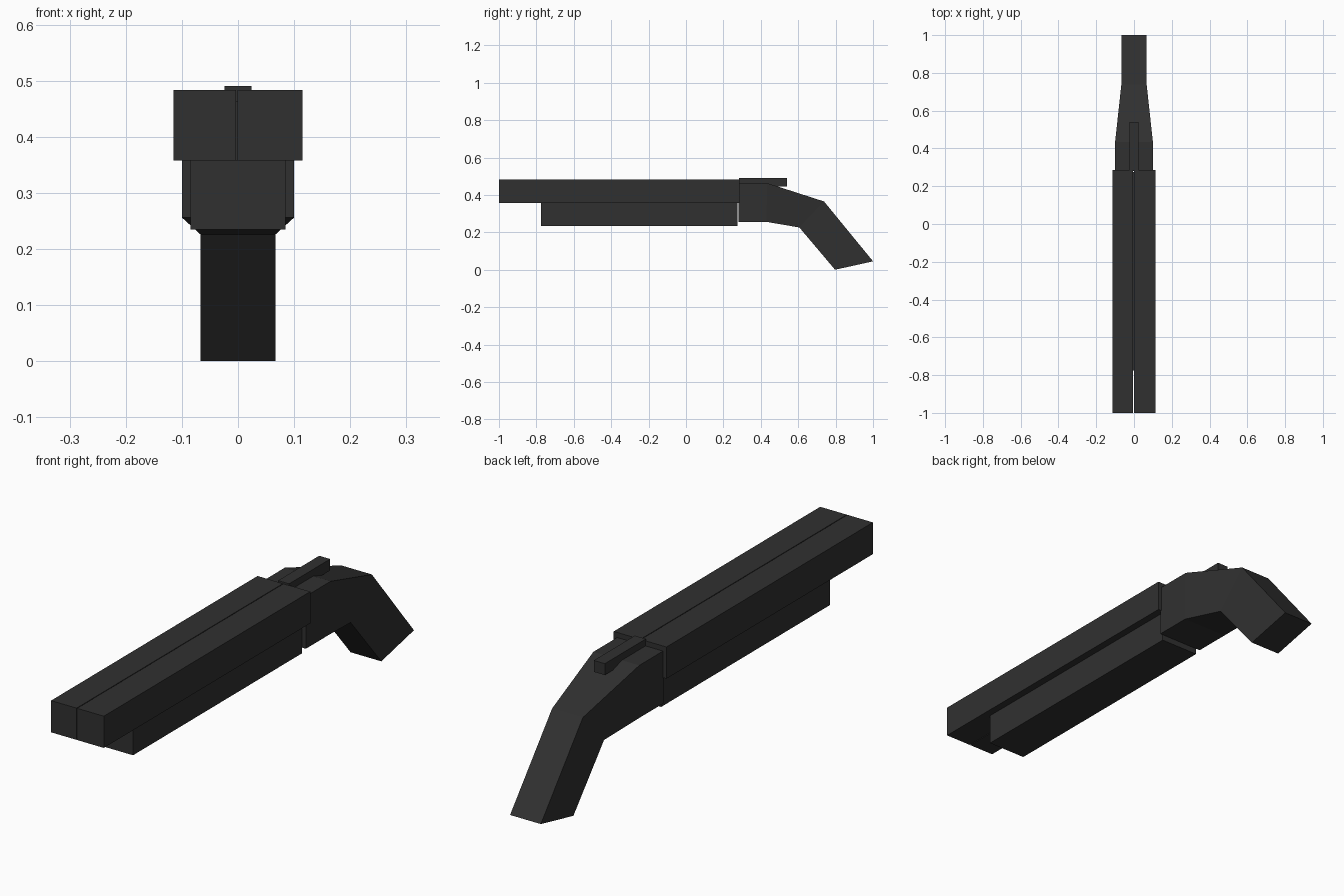
import bpy
import bmesh

if "Cube" in bpy.data.objects:
    bpy.data.objects.remove(bpy.data.objects["Cube"])

dark = bpy.data.materials.new("charcoal metal")
dark.diffuse_color = (0.03, 0.03, 0.03, 1)
dark.use_nodes = True
dark.node_tree.nodes["Principled BSDF"].inputs["Base Color"].default_value = dark.diffuse_color


def finish(name, bm):
    bmesh.ops.recalc_face_normals(bm, faces=bm.faces)
    mesh = bpy.data.meshes.new(name)
    bm.to_mesh(mesh)
    bm.free()
    mesh.materials.append(dark)
    obj = bpy.data.objects.new(name, mesh)
    bpy.context.collection.objects.link(obj)
    return obj


def box(name, xs, ys, zs):
    bm = bmesh.new()
    bmesh.ops.create_cube(bm, size=1)
    for v in bm.verts:
        for i, (lo, hi) in enumerate((xs, ys, zs)):
            v.co[i] = lo if v.co[i] < 0 else hi
    return finish(name, bm)


# Side-by-side square barrels with a hairline gap
box("left_barrel", (-0.115, -0.004), (-1.0, 0.286), (0.358, 0.483))
box("right_barrel", (-0.001, 0.115), (-1.0, 0.286), (0.358, 0.483))

# Fore-end under the barrels
box("fore_end", (-0.085, 0.085), (-0.775, 0.276), (0.235, 0.359))

# Top lever
box("top_lever", (-0.024, 0.024), (0.284, 0.54), (0.445, 0.49))

# Receiver and grip: rectangular sections lofted backward and down
# (half width, top y, top z, bottom y, bottom z)
sections = [
    (0.10, 0.280, 0.463, 0.280, 0.256),
    (0.10, 0.434, 0.463, 0.430, 0.256),
    (0.067, 0.738, 0.365, 0.606, 0.226),
    (0.067, 1.000, 0.045, 0.797, 0.000),
]
bm = bmesh.new()
rings = [[bm.verts.new(p) for p in ((-w, ty, tz), (w, ty, tz), (w, by, bz), (-w, by, bz))]
         for w, ty, tz, by, bz in sections]
for a, b in zip(rings, rings[1:]):
    for i in range(4):
        j = (i + 1) % 4
        bm.faces.new((a[i], a[j], b[j], b[i]))
bm.faces.new(rings[0])
bm.faces.new(rings[-1])
finish("receiver_and_grip", bm)
